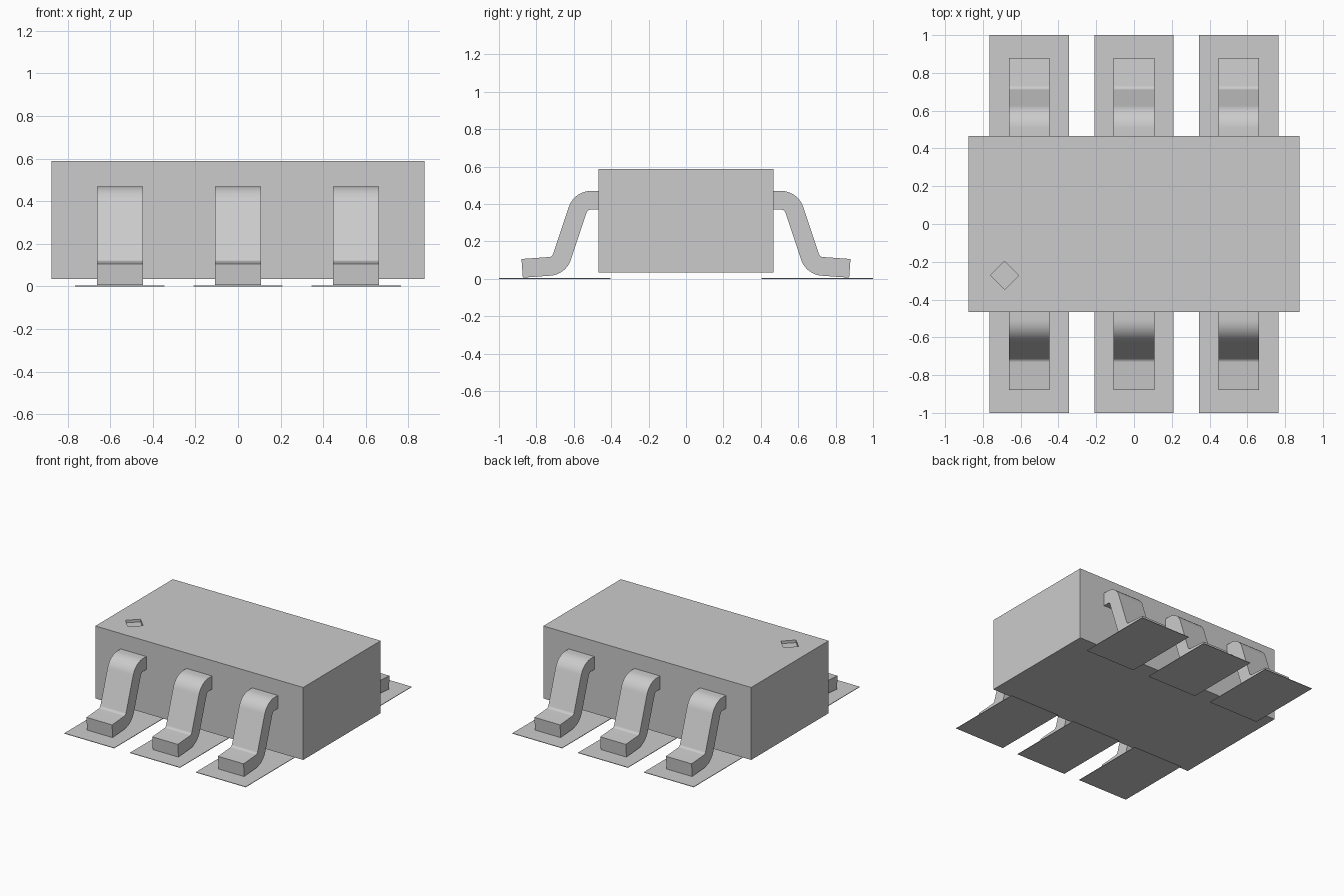
import bpy, bmesh, math
from mathutils import Vector

cube = bpy.data.objects.get("Cube")
if cube:
    bpy.data.objects.remove(cube, do_unlink=True)

grey = bpy.data.materials.new("light grey")
grey.use_nodes = True
GREY = (0.6, 0.6, 0.6, 1)
grey.diffuse_color = GREY
grey.node_tree.nodes["Principled BSDF"].inputs["Base Color"].default_value = GREY


def add_object(name, bm):
    bmesh.ops.recalc_face_normals(bm, faces=bm.faces)
    mesh = bpy.data.meshes.new(name)
    bm.to_mesh(mesh)
    bm.free()
    mesh.materials.append(grey)
    obj = bpy.data.objects.new(name, mesh)
    bpy.context.collection.objects.link(obj)
    return obj


def box(name, low, high):
    bm = bmesh.new()
    bmesh.ops.create_cube(bm, size=1)
    for v in bm.verts:
        v.co = [l + (c + 0.5) * (h - l) for c, l, h in zip(v.co, low, high)]
    return add_object(name, bm)


def select_only(obj):
    bpy.ops.object.select_all(action='DESELECT')
    obj.select_set(True)
    bpy.context.view_layer.objects.active = obj


def fillet(path, radius, steps=10):
    """Round the inner corners of a path; return (point, normal) pairs."""
    pts = [Vector(p) for p in path]
    dirs = [(b - a).normalized() for a, b in zip(pts, pts[1:])]
    normal = lambda d: Vector((-d.y, d.x))
    out = [(pts[0], normal(dirs[0]))]
    for corner, d0, d1 in zip(pts[1:-1], dirs, dirs[1:]):
        turn = math.atan2(d0.x * d1.y - d0.y * d1.x, d0.dot(d1))
        side = math.copysign(1, turn)
        start = corner - d0 * radius * math.tan(abs(turn) / 2)
        centre = start + normal(d0) * radius * side
        for i in range(steps + 1):
            a = math.atan2(d0.y, d0.x) + turn * i / steps
            n = Vector((-math.sin(a), math.cos(a)))
            out.append((centre - n * radius * side, n))
    out.append((pts[-1], normal(dirs[-1])))
    return out


def lead(name, x, side, width=0.216, thickness=0.1):
    """Gull-wing lead: a bent strip given thickness, then extruded along x."""
    path = [(0.465, 0.42), (0.562, 0.42), (0.679, 0.07), (0.876, 0.056)]
    rail = fillet(path, 0.075)
    outline = [p + n * thickness / 2 for p, n in rail]
    outline += [p - n * thickness / 2 for p, n in reversed(rail)]
    bm = bmesh.new()
    face = bm.faces.new([bm.verts.new((x - width / 2, side * p.x, p.y)) for p in outline])
    swept = bmesh.ops.extrude_face_region(bm, geom=[face])["geom"]
    moved = [g for g in swept if isinstance(g, bmesh.types.BMVert)]
    bmesh.ops.translate(bm, verts=moved, vec=(width, 0, 0))
    obj = add_object(name, bm)
    select_only(obj)
    bpy.ops.object.shade_smooth_by_angle(angle=math.radians(30))


# Package body with a shallow diamond marker recess
body = box("body", (-0.877, -0.467, 0.035), (0.877, 0.467, 0.588))
bm = bmesh.new()
bmesh.ops.create_cone(bm, cap_ends=True, segments=4, radius1=0.075, radius2=0.075, depth=0.1)
turned = min(abs(v.co.x) for v in bm.verts) > 0.01
if turned:
    for v in bm.verts:
        v.co.x, v.co.y = (v.co.x - v.co.y) / math.sqrt(2), (v.co.x + v.co.y) / math.sqrt(2)
bmesh.ops.translate(bm, verts=bm.verts, vec=(-0.685, -0.272, 0.618))
cutter = add_object("marker_cutter", bm)
cutter.hide_render = True
cut = body.modifiers.new("marker_recess", 'BOOLEAN')
cut.operation = 'DIFFERENCE'
cut.solver = 'EXACT'
cut.object = cutter
select_only(body)
bpy.ops.object.modifier_apply(modifier=cut.name)
bpy.data.objects.remove(cutter, do_unlink=True)

# Leads and the flat pads beneath them, on both sides
for side, row in ((-1, "front"), (1, "back")):
    for x, place in ((-0.555, "right"), (0, "middle"), (0.555, "left")):
        lead(f"{row}_{place}_lead", x, side)
        y0, y1 = sorted((side * 0.405, side))
        box(f"{row}_{place}_pad", (x - 0.21, y0, 0), (x + 0.21, y1, 0.004))
